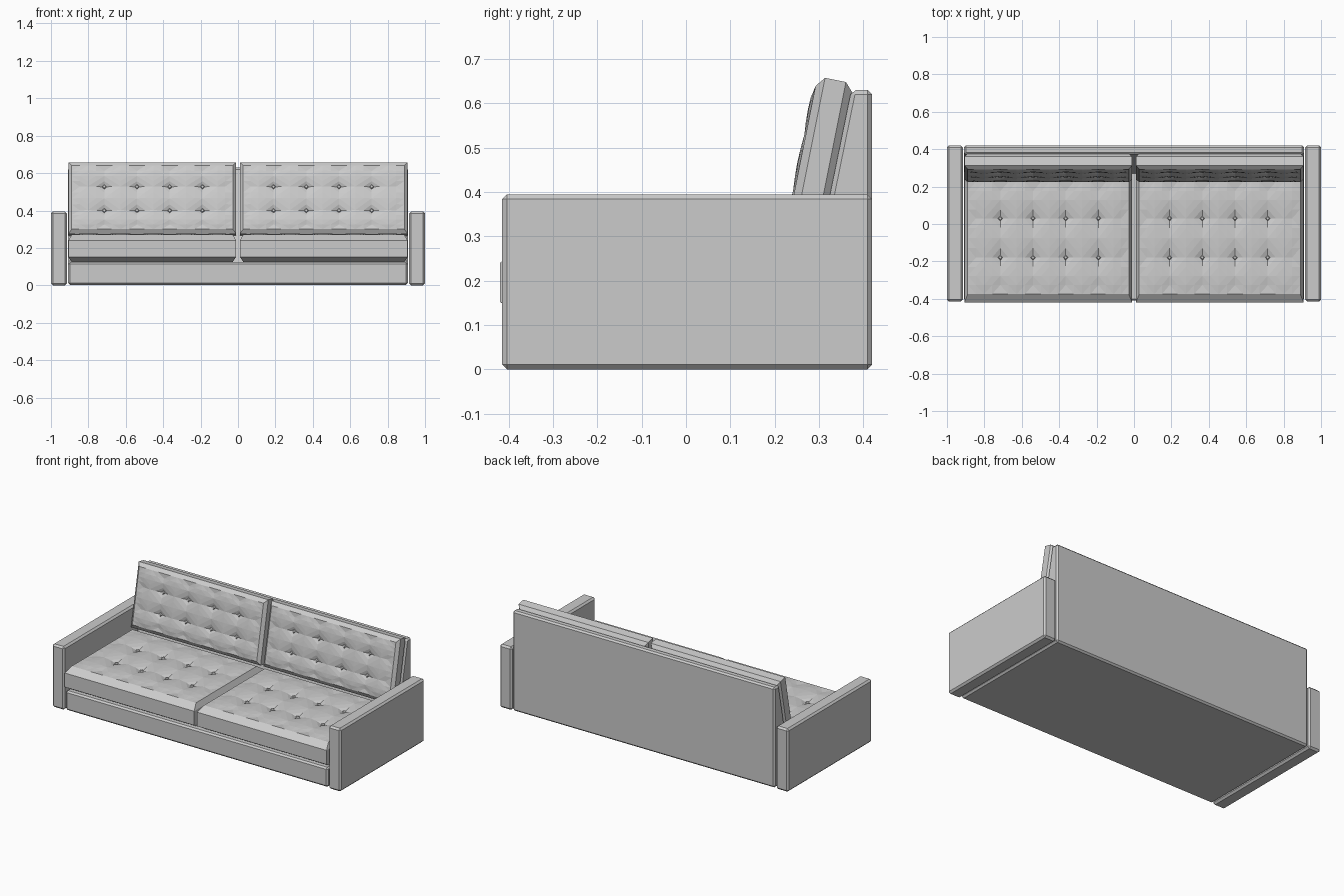
import bpy, bmesh, math
from mathutils import Matrix, Vector

if "Cube" in bpy.data.objects:
    bpy.data.objects.remove(bpy.data.objects["Cube"])

fabric = bpy.data.materials.new("grey_fabric")
fabric.use_nodes = True
GREY = (0.6, 0.6, 0.6, 1)
fabric.diffuse_color = GREY
fabric.node_tree.nodes["Principled BSDF"].inputs["Base Color"].default_value = GREY


def finish(name, bm, matrix=Matrix(), bevel=0):
    bmesh.ops.recalc_face_normals(bm, faces=bm.faces)
    mesh = bpy.data.meshes.new(name)
    bm.to_mesh(mesh)
    bm.free()
    mesh.materials.append(fabric)
    obj = bpy.data.objects.new(name, mesh)
    obj.matrix_world = matrix
    bpy.context.collection.objects.link(obj)
    if bevel:
        mod = obj.modifiers.new("chamfer", "BEVEL")
        mod.width, mod.segments = bevel, 1
    return obj


def prism(name, profile, x0, x1, bevel):
    """Extrude a y-z outline along x and chamfer its edges."""
    bm = bmesh.new()
    face = bm.faces.new([bm.verts.new((x0, y, z)) for y, z in profile])
    out = bmesh.ops.extrude_face_region(bm, geom=[face])
    verts = [g for g in out["geom"] if isinstance(g, bmesh.types.BMVert)]
    bmesh.ops.translate(bm, verts=verts, vec=(x1 - x0, 0, 0))
    finish(name, bm, bevel=bevel)


def box(name, x, y, z, bevel):
    prism(name, [(y[0], z[0]), (y[1], z[0]), (y[1], z[1]), (y[0], z[1])], *x, bevel)


def subdivide(knots, n):
    """Points between knots, each with its phase inside the tuft cell."""
    pts = [(a + (b - a) * i / n, i / n) for a, b in zip(knots, knots[1:]) for i in range(n)]
    return pts + [(knots[-1], 1)]


def tufted_cushion(name, us, vs, levels, inset, sink, matrix):
    """us, vs: edge, button lines, edge. levels: bottom, lower rim, upper rim, top."""
    bottom, low, high, top = levels
    iu, iv = inset
    gu = subdivide([us[0] + iu, *us[1:-1], us[-1] - iu], 4)
    gv = subdivide([vs[0] + iv, *vs[1:-1], vs[-1] - iv], 4)
    bm = bmesh.new()
    rows = []
    for j, (v, pv) in enumerate(gv):
        row = []
        for i, (u, pu) in enumerate(gu):
            du, dv = 1 - math.sin(math.pi * pu), 1 - math.sin(math.pi * pv)
            rim = i in (0, len(gu) - 1) or j in (0, len(gv) - 1)
            drop = 0.3 * sink if rim else sink * (0.65 * du * dv + 0.2 * du + 0.15 * dv)
            row.append(bm.verts.new((u, v, top - drop)))
        rows.append(row)
    for a, b in zip(rows, rows[1:]):
        for i in range(len(a) - 1):
            bm.faces.new((a[i], a[i + 1], b[i + 1], b[i]))
    bmesh.ops.triangulate(bm, faces=bm.faces)
    # wrap the rim down to the underside
    cu, cv = (us[0] + us[-1]) / 2, (vs[0] + vs[-1]) / 2
    hu, hv = (us[-1] - us[0]) / 2, (vs[-1] - vs[0]) / 2
    edges = [e for e in bm.edges if e.is_boundary]
    pu, pv = hu - iu, hv - iv
    for z, nu, nv in ((high, hu, hv), (low, hu, hv), (bottom, hu - iu, hv - iv)):
        out = bmesh.ops.extrude_edge_only(bm, edges=edges)["geom"]
        for p in (g for g in out if isinstance(g, bmesh.types.BMVert)):
            p.co = (cu + (p.co.x - cu) * nu / pu, cv + (p.co.y - cv) * nv / pv, z)
        edges = [g for g in out if isinstance(g, bmesh.types.BMEdge)]
        pu, pv = nu, nv
    bmesh.ops.holes_fill(bm, edges=edges, sides=0)
    finish(name, bm, matrix)
    # buttons in the dimples
    bm = bmesh.new()
    for u in us[1:-1]:
        for v in vs[1:-1]:
            bmesh.ops.create_cone(bm, cap_ends=True, segments=4, radius1=0.018, radius2=0.008,
                                  depth=0.012, matrix=Matrix.Translation((u, v, top - sink + 0.005)))
    finish(name + "_buttons", bm, matrix)


# Frame
for side, s in (("left", 1), ("right", -1)):
    box(side + "_arm", sorted((s * 0.915, s)), (-0.415, 0.42), (0, 0.395), 0.011)
box("base", (-0.908, 0.908), (-0.41, 0.40), (0.003, 0.125), 0.01)
prism("back_board", [(0.245, 0.003), (0.42, 0.003), (0.42, 0.63), (0.373, 0.63)],
      -0.908, 0.908, 0.01)

# Cushions
LINES = [0.01, 0.19, 0.365, 0.54, 0.715, 0.907]
tilt = math.atan(0.2)
lean = Matrix.Translation((0, 0.304, 0.262)) @ Matrix.Rotation(math.pi / 2 - tilt, 4, "X")
for side, s in (("left", 1), ("right", -1)):
    us = sorted(s * x for x in LINES)
    tufted_cushion(side + "_seat_cushion", us, [-0.42, -0.18, 0.03, 0.27],
                   (0.125, 0.152, 0.24, 0.278), (0.018, 0.045), 0.024, Matrix())
    tufted_cushion(side + "_back_cushion", us, [0, 0.125, 0.255, 0.39],
                   (0, 0.02, 0.068, 0.092), (0.018, 0.022), 0.022, lean)
